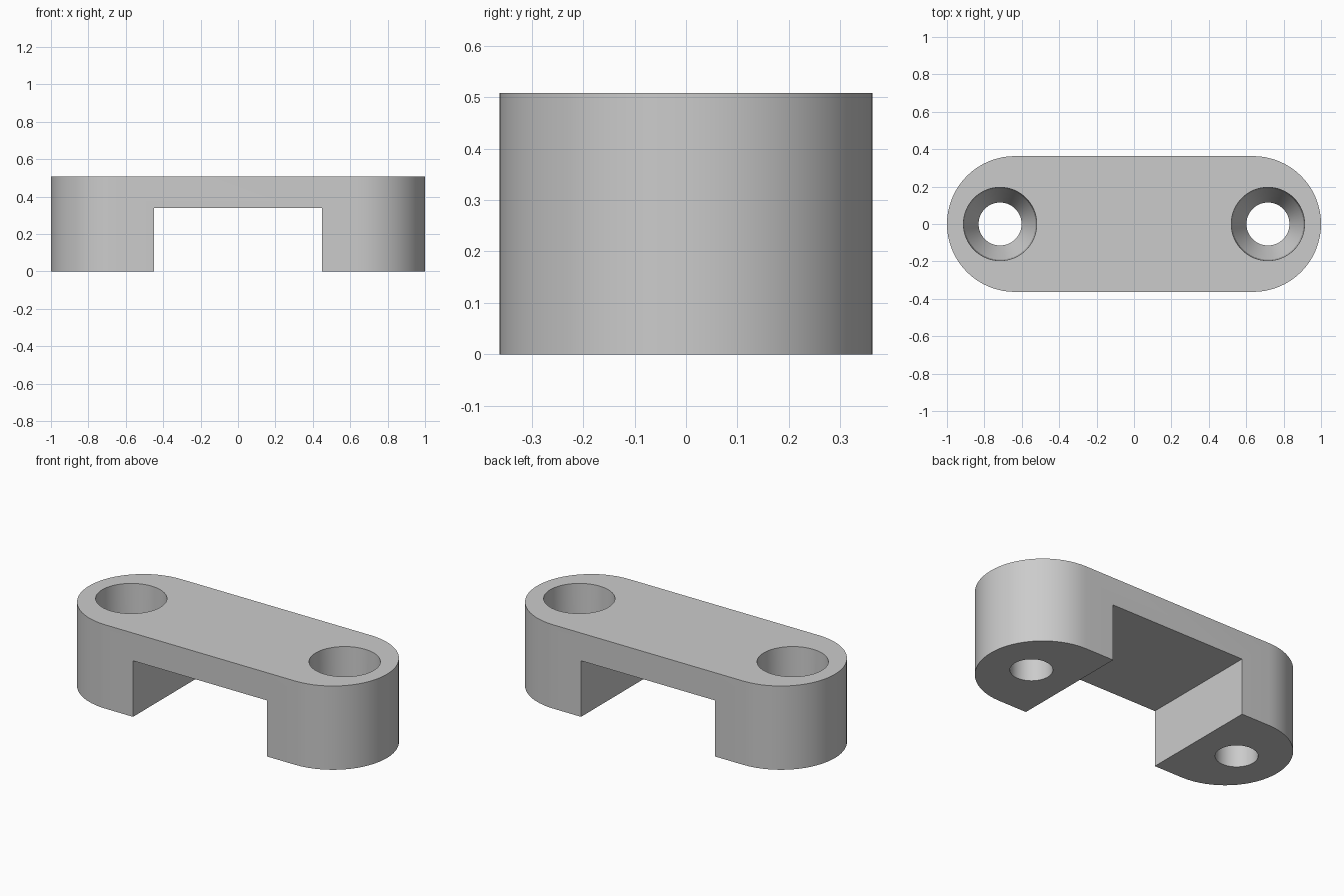
import bpy
import bmesh
import math

HALF_LENGTH, HALF_WIDTH, HEIGHT = 1.0, 0.363, 0.508
HOLE_X = 0.716
SEGMENTS = 64

default = bpy.data.objects.get("Cube")
if default:
    bpy.data.objects.remove(default, do_unlink=True)


def make_object(name, bm):
    bmesh.ops.recalc_face_normals(bm, faces=bm.faces[:])
    mesh = bpy.data.meshes.new(name)
    bm.to_mesh(mesh)
    bm.free()
    obj = bpy.data.objects.new(name, mesh)
    bpy.context.collection.objects.link(obj)
    return obj


def rounded_bar():
    """Straight bar with half-round ends."""
    bm = bmesh.new()
    centre = HALF_LENGTH - HALF_WIDTH
    half = SEGMENTS // 2
    verts = []
    for side in (1, -1):
        for i in range(half + 1):
            a = math.pi * i / half - math.pi / 2
            verts.append(bm.verts.new((side * (centre + HALF_WIDTH * math.cos(a)),
                                       side * HALF_WIDTH * math.sin(a), 0)))
    face = bm.faces.new(verts)
    top = bmesh.ops.extrude_face_region(bm, geom=[face])["geom"]
    bmesh.ops.translate(bm, vec=(0, 0, HEIGHT),
                        verts=[v for v in top if isinstance(v, bmesh.types.BMVert)])
    return make_object("mounting_bracket", bm)


def turned_cutter(name, x, profile):
    """Solid of revolution from (radius, z) rings, capped at both ends."""
    bm = bmesh.new()
    rings = []
    for r, z in profile:
        rings.append([bm.verts.new((x + r * math.cos(math.tau * i / SEGMENTS),
                                    r * math.sin(math.tau * i / SEGMENTS), z))
                      for i in range(SEGMENTS)])
    for low, high in zip(rings, rings[1:]):
        for i in range(SEGMENTS):
            j = (i + 1) % SEGMENTS
            bm.faces.new((low[i], low[j], high[j], high[i]))
    bm.faces.new(rings[0])
    bm.faces.new(rings[-1])
    return make_object(name, bm)


def box_cutter(name, size, centre):
    bm = bmesh.new()
    bmesh.ops.create_cube(bm, size=1)
    bmesh.ops.scale(bm, vec=size, verts=bm.verts[:])
    bmesh.ops.translate(bm, vec=centre, verts=bm.verts[:])
    return make_object(name, bm)


bracket = rounded_bar()

# Central channel and the two countersunk screw holes
screw_profile = [(0.115, -0.1), (0.115, 0.15), (0.19, 0.31),
                 (0.196, HEIGHT), (0.196, HEIGHT + 0.1)]
cutters = [box_cutter("channel_cutter", (0.9, 2, 0.68), (0, 0, 0))]
for label, side in (("left", 1), ("right", -1)):
    cutters.append(turned_cutter(label + "_screw_cutter", side * HOLE_X, screw_profile))

bpy.ops.object.select_all(action="DESELECT")
bpy.context.view_layer.objects.active = bracket
bracket.select_set(True)
for cutter in cutters:
    cutter.hide_render = True
    mod = bracket.modifiers.new("cut", "BOOLEAN")
    mod.operation = "DIFFERENCE"
    mod.solver = "EXACT"
    mod.object = cutter
    bpy.ops.object.modifier_apply(modifier=mod.name)
    bpy.data.objects.remove(cutter, do_unlink=True)

# Plain grey finish
grey = bpy.data.materials.new("plain_grey")
grey.use_nodes = True
colour = (0.6, 0.6, 0.6, 1)
grey.diffuse_color = colour
grey.node_tree.nodes["Principled BSDF"].inputs["Base Color"].default_value = colour
bracket.data.materials.clear()
bracket.data.materials.append(grey)

bpy.ops.object.shade_smooth_by_angle(angle=math.radians(20))
